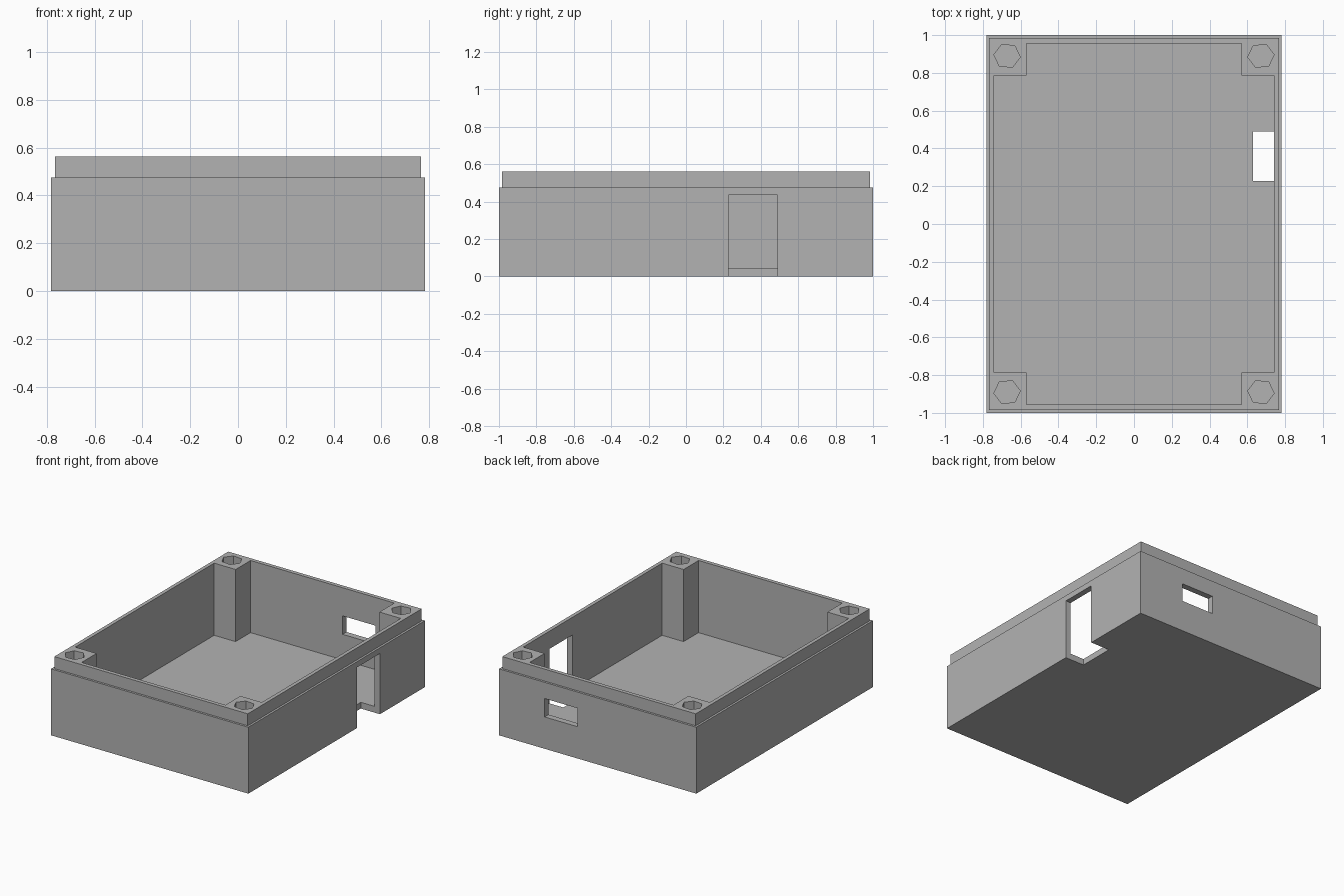
import bpy
import bmesh
from math import cos, sin, radians

if "Cube" in bpy.data.objects:
    bpy.data.objects.remove(bpy.data.objects["Cube"])

# Main sizes
HX, HY = 0.782, 1.0            # outer half sizes
CX, CY = 0.74, 0.956           # cavity half sizes
PX, PY = 0.57, 0.787           # inner sides of the corner posts
FLOOR, STEP, TOP = 0.045, 0.476, 0.562
LIP = 0.022                    # setback of the lip
OVER = 0.1                     # how far cutters reach past the surface

grey = bpy.data.materials.new("mid grey plastic")
grey.use_nodes = True
grey.diffuse_color = (0.45, 0.45, 0.45, 1)
grey.node_tree.nodes["Principled BSDF"].inputs["Base Color"].default_value = grey.diffuse_color


def prism(name, outline, z0, z1, lip=None):
    """Extrude a flat outline; optionally add a set-back lip (inset, height)."""
    bm = bmesh.new()
    base = bm.faces.new([bm.verts.new((x, y, z0)) for x, y in outline])
    new = bmesh.ops.extrude_face_region(bm, geom=[base], use_keep_orig=True)["geom"]
    bmesh.ops.translate(bm, vec=(0, 0, z1 - z0),
                        verts=[g for g in new if isinstance(g, bmesh.types.BMVert)])
    bmesh.ops.recalc_face_normals(bm, faces=bm.faces)
    if lip:
        top = max(bm.faces, key=lambda f: f.calc_center_median().z)
        bmesh.ops.inset_region(bm, faces=[top], thickness=lip[0])
        up = bmesh.ops.extrude_discrete_faces(bm, faces=[top])["faces"][0]
        bmesh.ops.translate(bm, vec=(0, 0, lip[1]), verts=up.verts)
    mesh = bpy.data.meshes.new(name)
    bm.to_mesh(mesh)
    bm.free()
    mesh.materials.append(grey)
    obj = bpy.data.objects.new(name, mesh)
    bpy.context.collection.objects.link(obj)
    return obj


def rect(x0, x1, y0, y1):
    return [(x0, y0), (x1, y0), (x1, y1), (x0, y1)]


# Outer body with stepped rim
body = prism("enclosure_base", rect(-HX, HX, -HY, HY), 0, STEP, (LIP, TOP - STEP))

# Cavity outline leaves a square post in each corner
corner = [(CX, PY), (PX, PY), (PX, CY)]
cavity = (corner + [(-x, y) for x, y in reversed(corner)]
          + [(-x, -y) for x, y in corner] + [(x, -y) for x, y in reversed(corner)])
cutters = [prism("cavity_cutter", cavity, FLOOR, TOP + OVER)]

# Side opening runs through wall and floor edge; small slot in the back wall
cutters.append(prism("side_opening_cutter", rect(0.63, HX + OVER, 0.228, 0.49), -OVER, 0.435))
cutters.append(prism("back_slot_cutter", rect(0.16, 0.42, 0.9, HY + OVER), 0.228, 0.36))

# Six-sided screw holes in the posts, mirrored corner to corner
for sx in (-1, 1):
    for sy in (-1, 1):
        angles = [radians(6 + 60 * i) for i in range(6)]
        hexagon = [(sx * (0.672 + 0.07 * cos(a)), sy * (0.89 + 0.066 * sin(a))) for a in angles]
        cutters.append(prism("screw_hole_cutter", hexagon, FLOOR, TOP + OVER))

# Cut the openings and drop the cutters
bpy.context.view_layer.objects.active = body
for cutter in cutters:
    cutter.hide_render = True
    mod = body.modifiers.new(cutter.name, "BOOLEAN")
    mod.operation = "DIFFERENCE"
    mod.solver = "EXACT"
    mod.object = cutter
    bpy.ops.object.modifier_apply(modifier=mod.name)
    bpy.data.objects.remove(cutter)
